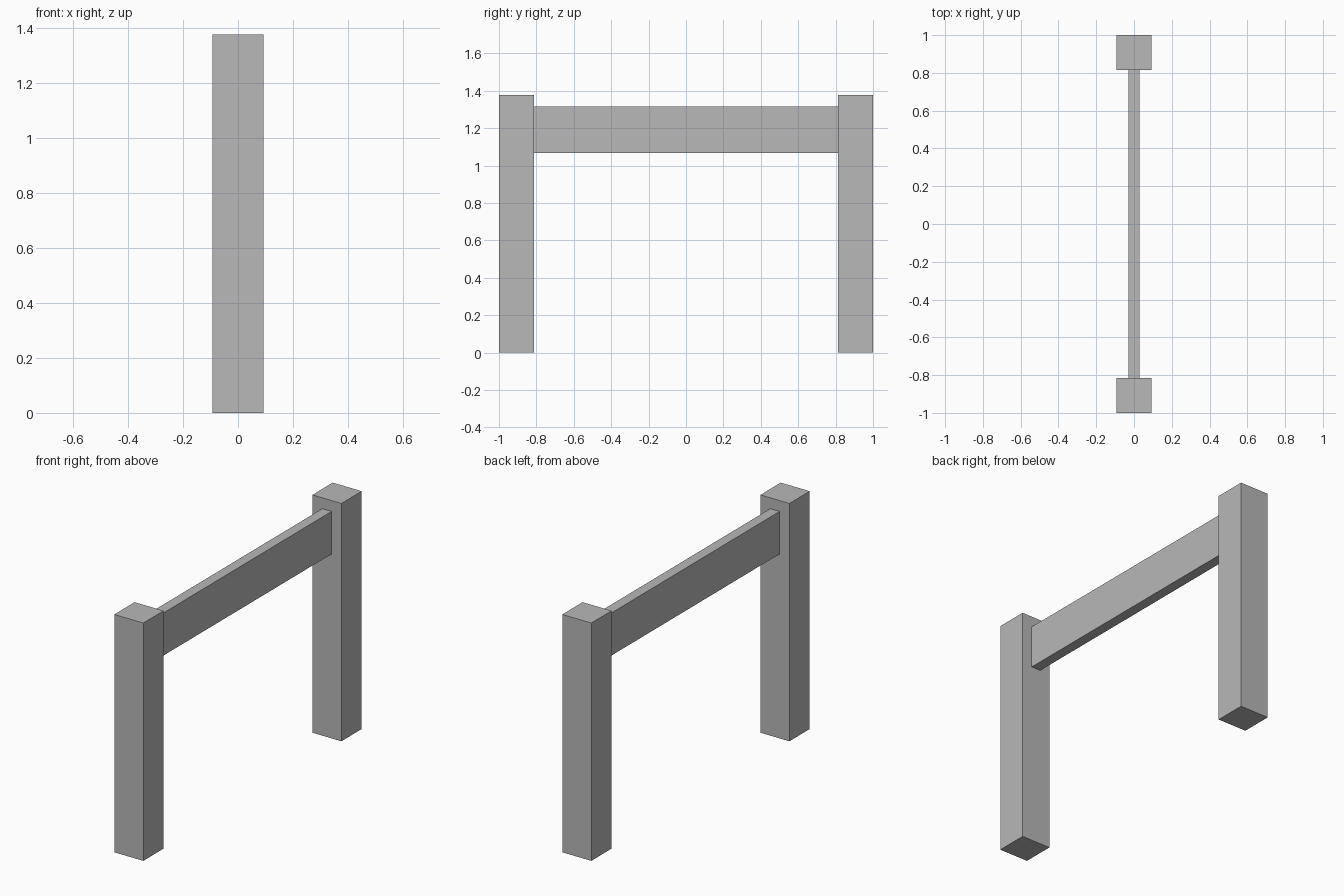
import bpy

cube = bpy.data.objects.get("Cube")
if cube:
    bpy.data.objects.remove(cube, do_unlink=True)

# Single plain grey
grey = bpy.data.materials.new("plain grey")
grey.use_nodes = True
colour = (0.48, 0.48, 0.48, 1)
grey.diffuse_color = colour
grey.node_tree.nodes["Principled BSDF"].inputs["Base Color"].default_value = colour


def box(name, size, centre):
    bpy.ops.mesh.primitive_cube_add(size=1, location=centre)
    obj = bpy.context.object
    obj.name = name
    obj.scale = size
    bpy.ops.object.transform_apply(location=False, rotation=False, scale=True)
    obj.data.materials.append(grey)
    return obj


post_width, post_height = 0.186, 1.378
rail_bottom, rail_top = 1.068, 1.315
post_y = 1 - post_width / 2

# Square posts at both ends
for name, side in (("front_post", -1), ("back_post", 1)):
    box(name, (post_width, post_width, post_height),
        (0, side * post_y, post_height / 2))

# Thin rail spanning between the inner post faces
box("rail", (0.06, 2 - 2 * post_width, rail_top - rail_bottom),
    (0, 0, (rail_top + rail_bottom) / 2))
